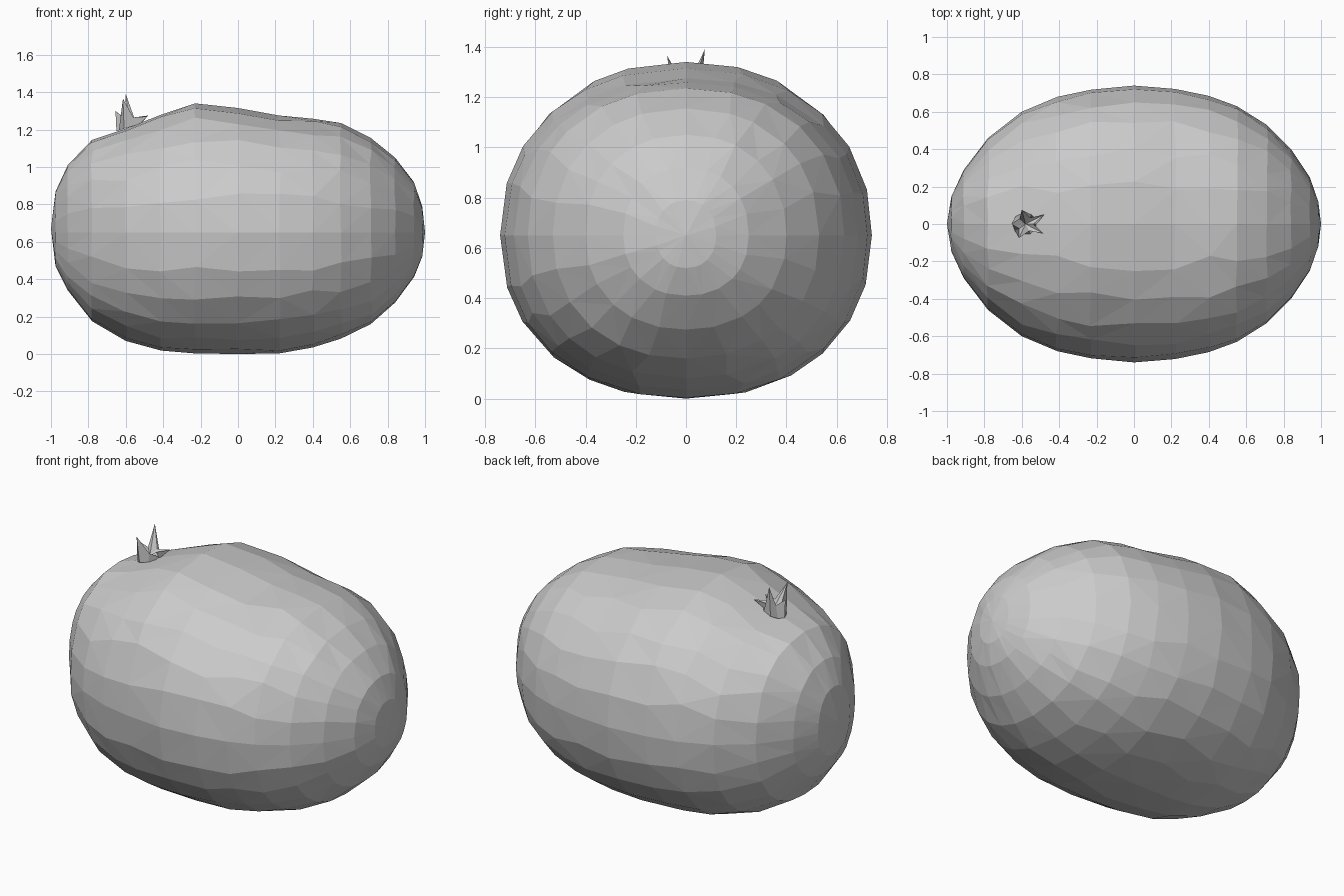
import bpy, bmesh, math, random
from mathutils import Vector

if "Cube" in bpy.data.objects:
    bpy.data.objects.remove(bpy.data.objects["Cube"])

random.seed(4)
SEG = 24
MID = 0.65


def finish(bm, name):
    bmesh.ops.recalc_face_normals(bm, faces=bm.faces)
    mesh = bpy.data.meshes.new(name)
    bm.to_mesh(mesh)
    bm.free()
    obj = bpy.data.objects.new(name, mesh)
    bpy.context.collection.objects.link(obj)
    return obj


def bridge(bm, a, b):
    n = len(a)
    for i in range(n):
        j = (i + 1) % n
        bm.faces.new((a[i], a[j], b[j], b[i]))


def fan(bm, ring, co):
    tip = bm.verts.new(co)
    for i in range(len(ring)):
        bm.faces.new((ring[i], ring[(i + 1) % len(ring)], tip))


def power(v, e):
    return math.copysign(abs(v) ** e, v)


# Fruit body: cross-sections along x as (x, top z, bottom z, half width)
stations = [
    (-0.975, 0.87, 0.47, 0.15), (-0.91, 1.01, 0.34, 0.29),
    (-0.78, 1.145, 0.175, 0.46), (-0.60, 1.205, 0.07, 0.60),
    (-0.41, 1.28, 0.018, 0.68), (-0.23, 1.34, 0.003, 0.718),
    (0.0, 1.315, 0.0, 0.74), (0.22, 1.275, 0.003, 0.722),
    (0.40, 1.258, 0.035, 0.685), (0.55, 1.235, 0.082, 0.63),
    (0.71, 1.155, 0.16, 0.53), (0.84, 1.05, 0.275, 0.40),
    (0.94, 0.92, 0.41, 0.25), (0.985, 0.79, 0.52, 0.12),
]
bm = bmesh.new()
rings = []
for x, top, bottom, half in stations:
    ring = []
    for k in range(SEG):
        a = math.tau * k / SEG
        jx = 0.0
        if k % (SEG // 4):
            a += random.uniform(-0.05, 0.05)
            jx = random.uniform(-0.012, 0.012) * half
        e = 0.91
        y = half * power(math.cos(a), e)
        s = power(math.sin(a), e)
        z = MID + s * ((top - MID) if s > 0 else (MID - bottom))
        ring.append(bm.verts.new((x + jx, y, z)))
    rings.append(ring)
for a, b in zip(rings, rings[1:]):
    bridge(bm, a, b)
fan(bm, rings[0], (-1, 0, 0.67))
fan(bm, rings[-1], (1, 0, 0.65))
bmesh.ops.triangulate(bm, faces=bm.faces[:], quad_method='SHORT_EDGE')
finish(bm, "fruit_body")

# Crown: five pointed sepals around a short hollow tube
tips = [(-0.48, 0.05, 1.275), (-0.60, 0.075, 1.39), (-0.655, 0.0, 1.30),
        (-0.615, -0.075, 1.365), (-0.485, -0.05, 1.27)]
bm = bmesh.new()
base, rim = [], []
for i, tip in enumerate(tips):
    following = tips[(i + 1) % 5]
    for p, is_tip in ((Vector(tip), True),
                      ((Vector(tip) + Vector(following)) / 2, False)):
        d = Vector((p.x + 0.585, p.y, 0)).normalized()
        bx = -0.585 + d.x * 0.065
        base.append(bm.verts.new((bx, d.y * 0.06, 1.195 + 0.3 * (bx + 0.64))))
        if not is_tip:
            p = Vector((-0.58 + d.x * 0.042, d.y * 0.042, 1.265))
        rim.append(bm.verts.new(p))
bridge(bm, base, rim)
fan(bm, rim, (-0.58, 0, 1.235))
finish(bm, "crown")
